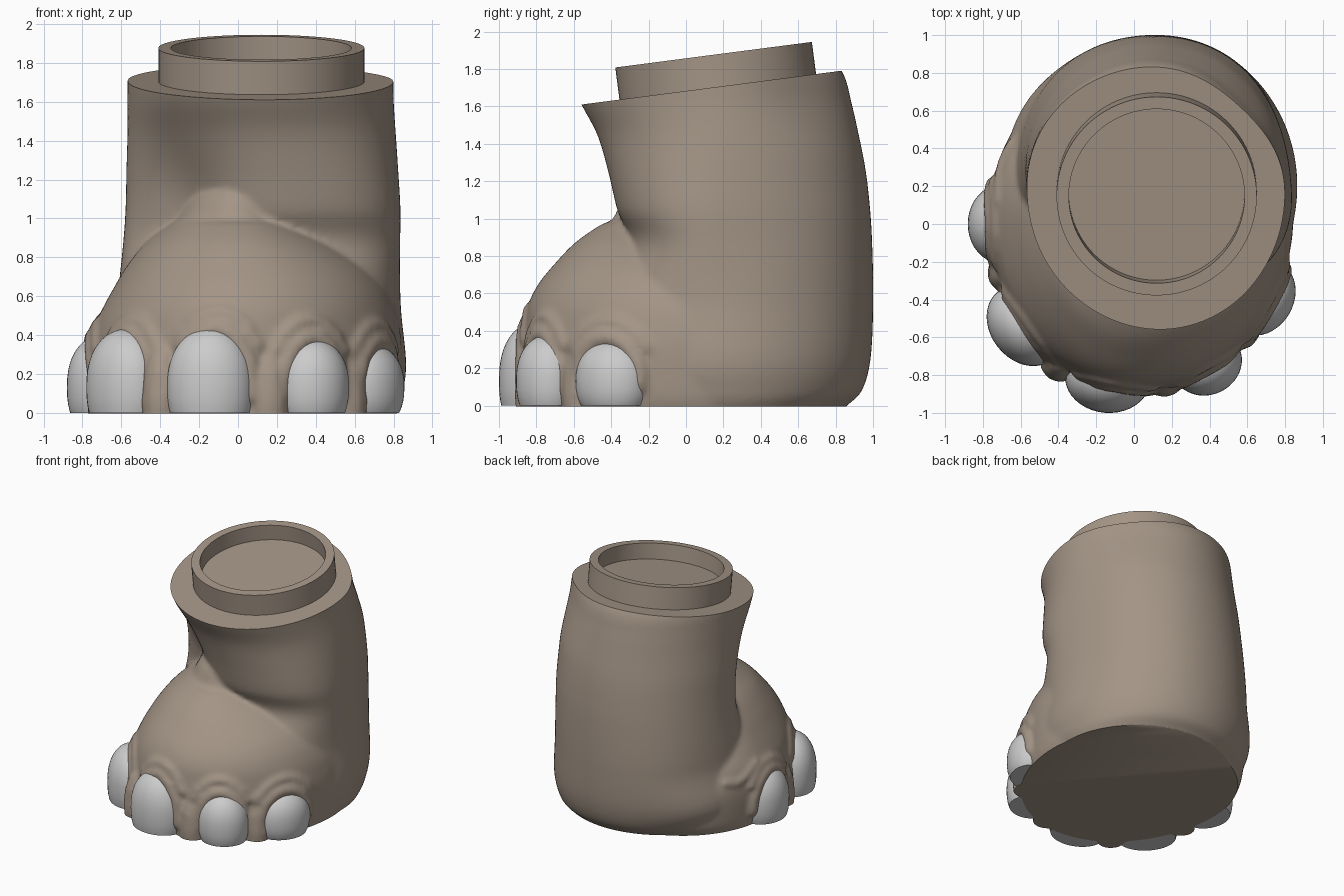
import bpy, bmesh, math
from mathutils import Vector, Matrix
from mathutils.bvhtree import BVHTree

if "Cube" in bpy.data.objects:
    bpy.data.objects.remove(bpy.data.objects["Cube"])

skin = bpy.data.materials.new("skin")
skin.diffuse_color = (0.37, 0.30, 0.24, 1)
skin.use_nodes = True
skin.node_tree.nodes["Principled BSDF"].inputs["Base Color"].default_value = skin.diffuse_color
SLOPE = 0.13  # tilt of the leg's cut top


def spline(pts, steps):
    """Catmull-Rom through tuples of any length."""
    out = []
    for i in range(len(pts) - 1):
        p = [pts[max(0, min(len(pts) - 1, i + k))] for k in (-1, 0, 1, 2)]
        for s in range(steps):
            t = s / steps
            out.append(tuple(
                0.5 * (2 * b + (c - a) * t + (2 * a - 5 * b + 4 * c - d) * t * t
                       + (3 * b - a - 3 * c + d) * t ** 3)
                for a, b, c, d in zip(*p)))
    return out + [tuple(pts[-1])]


def bump(z, lo, mid, hi):
    """Smooth hill in z: 0 at lo and hi, 1 at mid."""
    u = (z - lo) / (mid - lo) if z < mid else (hi - z) / (hi - mid)
    u = max(0.0, min(1.0, u))
    return u * u * (3 - 2 * u)


def leg_warp(th, z):
    """Pinch the inner front of the ankle, fill out the heel."""
    def side(deg):
        return max(0.0, math.cos(th - math.radians(deg))) ** 6
    return (1 - 0.27 * side(225) * bump(z, 0.5, 1.02, 1.72)
            + 0.10 * side(318) * bump(z, 0.45, 0.98, 1.62)
            + 0.045 * side(135) * bump(z, 0.0, 0.6, 1.6)
            + 0.07 * side(160) * bump(z, -0.1, 0.2, 0.55)
            + 0.025 * side(45) * bump(z, 0.1, 0.9, 1.5)
            - 0.09 * side(45) * bump(z, 1.3, 1.78, 2.4))


def loft(bm, sections, cx, cy, warp=lambda th, z: 1, n=96):
    """Stack of uneven ellipses: (z, left x, right x, front y, back y)."""
    rings = []
    for z, xl, xr, yf, yb in spline(sections, 6):
        ring = []
        for k in range(n):
            th = 2 * math.pi * k / n
            c, s = math.cos(th) * warp(th, z), math.sin(th) * warp(th, z)
            ring.append(bm.verts.new((cx + c * (xr - cx if c > 0 else cx - xl),
                                      cy + s * (yb - cy if s > 0 else cy - yf), z)))
        rings.append(ring)
    for a, b in zip(rings, rings[1:]):
        for k in range(n):
            bm.faces.new((a[k], a[(k + 1) % n], b[(k + 1) % n], b[k]))
    bm.faces.new(rings[0][::-1])
    bm.faces.new(rings[-1])


def blob(bm, centre, radii):
    m = Matrix.Translation(centre) @ Matrix.Diagonal((*radii, 1))
    bmesh.ops.create_icosphere(bm, subdivisions=2, radius=1, matrix=m)


def cut(bm, point, normal):
    """Slice flat and cap."""
    geo = bm.verts[:] + bm.edges[:] + bm.faces[:]
    res = bmesh.ops.bisect_plane(bm, geom=geo, plane_co=point, plane_no=normal, clear_outer=True)
    edges = [e for e in res["geom_cut"] if isinstance(e, bmesh.types.BMEdge)]
    bmesh.ops.holes_fill(bm, edges=edges, sides=0)


def make(name, bm, mat=None):
    me = bpy.data.meshes.new(name)
    bmesh.ops.recalc_face_normals(bm, faces=bm.faces[:])
    bm.to_mesh(me)
    bm.free()
    ob = bpy.data.objects.new(name, me)
    bpy.context.collection.objects.link(ob)
    if mat:
        me.materials.append(mat)
    return ob


def smooth(ob, angle=40):
    bpy.ops.object.select_all(action='DESELECT')
    ob.select_set(True)
    bpy.context.view_layer.objects.active = ob
    bpy.ops.object.shade_smooth_by_angle(angle=math.radians(angle))


# Leg column and foot dome shells
leg = [(-0.10, -0.48, 0.74, -0.6, 0.76), (0.0, -0.56, 0.81, -0.6, 0.86),
       (0.08, -0.61, 0.84, -0.6, 0.94), (0.25, -0.64, 0.865, -0.6, 0.985),
       (0.55, -0.62, 0.835, -0.52, 0.995), (0.85, -0.60, 0.82, -0.31, 0.99),
       (1.05, -0.59, 0.82, -0.37, 0.98), (1.25, -0.585, 0.815, -0.42, 0.96),
       (1.45, -0.575, 0.81, -0.48, 0.925), (1.62, -0.57, 0.805, -0.565, 0.89),
       (1.78, -0.56, 0.80, -0.62, 0.845), (1.95, -0.5, 0.75, -0.64, 0.72)]
foot = [(-0.10, -0.70, 0.78, -0.88, 0.70), (0.0, -0.74, 0.82, -0.88, 0.78),
        (0.08, -0.755, 0.835, -0.88, 0.84), (0.3, -0.765, 0.845, -0.875, 0.86),
        (0.45, -0.735, 0.83, -0.86, 0.8), (0.55, -0.69, 0.805, -0.84, 0.7),
        (0.65, -0.635, 0.76, -0.79, 0.6), (0.75, -0.575, 0.68, -0.71, 0.5),
        (0.87, -0.48, 0.52, -0.595, 0.4), (0.965, -0.36, 0.34, -0.46, 0.3),
        (1.0, -0.32, 0.30, -0.39, 0.3), (1.12, -0.24, 0.25, -0.335, 0.2),
        (1.18, -0.1, 0.2, -0.25, 0.2)]
foot_bm = bmesh.new()
loft(foot_bm, foot, 0.0, 0.05)
foot_tree = BVHTree.FromBMesh(foot_bm)
foot_bm.free()

body = bmesh.new()
loft(body, leg, 0.13, 0.2, leg_warp)
loft(body, foot, 0.0, 0.05)


def ridge(points, r, sink):
    """Soft raised fold following the foot."""
    for p in points:
        co, no, _, _ = foot_tree.find_nearest(Vector(p))
        out = (Vector(p) - co).normalized()
        blob(body, co - out * sink, (r, r, r))


# Toenails with skin folds arching over them: x, y, facing, half width, depth, top
nails = [(-0.70, 0.0, 180, 0.21, 0.18, 0.40), (-0.58, -0.54, 218, 0.23, 0.18, 0.43),
         (-0.14, -0.82, 265, 0.225, 0.18, 0.44), (0.385, -0.735, 295, 0.19, 0.17, 0.38),
         (0.675, -0.39, 330, 0.21, 0.17, 0.355)]
for i, (x, y, deg, w, dep, top) in enumerate(nails):
    a = math.radians(deg)
    d, t = Vector((math.cos(a), math.sin(a), 0)), Vector((-math.sin(a), math.cos(a), 0))
    c = Vector((x, y, 0))
    bm = bmesh.new()
    bmesh.ops.create_uvsphere(bm, u_segments=40, v_segments=24, radius=1)
    for v in bm.verts:
        h = math.copysign(abs(v.co.z) ** 0.85, v.co.z)
        v.co = c + t * (w * v.co.x) + d * (dep * v.co.y) + Vector((0, 0, 0.13 + (top - 0.13) * h))
    cut(bm, (0, 0, 0), (0, 0, -1))
    smooth(make(f"toenail_{i + 1}", bm))
    for grow, lo, hi, r, sink in ((0.035, 0, 180, 0.055, 0.012), (0.14, 35, 145, 0.042, 0.016)):
        arch = []
        for k in range(41):
            th = math.radians(lo + (hi - lo) * k / 40)
            arch.append(c + d * 0.3 + t * ((w + grow) * math.cos(th))
                        + Vector((0, 0, 0.1 + (top - 0.1 + grow) * math.sin(th))))
        ridge(arch, r, sink)

# Fleshy pads between the toes
for x, y in ((-0.67, -0.26), (-0.39, -0.73), (0.16, -0.81), (0.56, -0.56)):
    blob(body, (x, y, 0.06), (0.11, 0.11, 0.3))

# Soft fold at the rear left of the foot
ridge(spline([(-0.9, 0.14, 0.55), (-0.85, 0.35, 0.43), (-0.8, 0.5, 0.45)], 14), 0.04, 0.02)

# Fuse the skin into one smooth surface, then slice sole and top flat
ob = make("leg_and_foot", body, skin)
bpy.context.view_layer.objects.active = ob
rm = ob.modifiers.new("fuse", 'REMESH')
rm.mode, rm.voxel_size = 'VOXEL', 0.017
sm = ob.modifiers.new("soften", 'SMOOTH')
sm.factor, sm.iterations = 0.5, 9
for name in ("fuse", "soften"):
    bpy.ops.object.modifier_apply(modifier=name)
bm = bmesh.new()
bm.from_mesh(ob.data)
cut(bm, (0, 0, -0.003), (0, 0, -1))
cut(bm, (0, -0.56, 1.61), (0, -SLOPE, 1))
bm.to_mesh(ob.data)
bm.free()
smooth(ob, 50)

# Tilted socket collar with a shallow recess
bm = bmesh.new()
prof = [(0, -0.05), (0.53, -0.05), (0.53, 0.175), (0.465, 0.175), (0.465, 0.05), (0, 0.05)]
vs = [bm.verts.new((r, 0, h)) for r, h in prof]
es = [bm.edges.new(e) for e in zip(vs, vs[1:])]
bmesh.ops.spin(bm, geom=vs + es, cent=(0, 0, 0), axis=(0, 0, 1), angle=2 * math.pi, steps=96)
bmesh.ops.remove_doubles(bm, verts=bm.verts[:], dist=0.0005)
bm.transform(Matrix.Translation((0.12, 0.17, 1.703)) @ Matrix.Rotation(math.atan(SLOPE), 4, 'X'))
smooth(make("socket_collar", bm, skin), 35)
